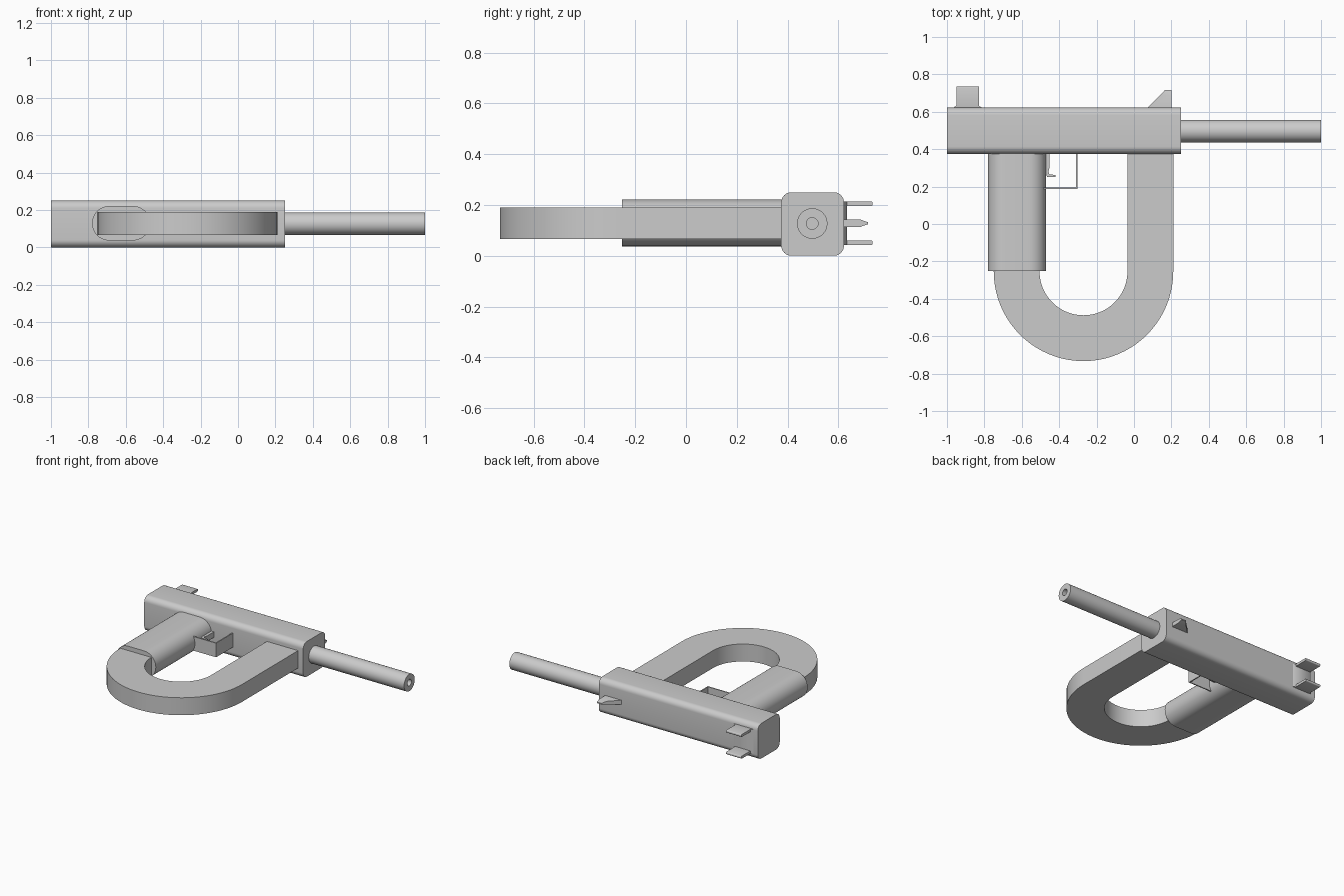
import bpy, bmesh
from math import sin, cos, pi, radians

if "Cube" in bpy.data.objects:
    bpy.data.objects.remove(bpy.data.objects["Cube"])


def finish(name, bm):
    bmesh.ops.remove_doubles(bm, verts=bm.verts, dist=1e-5)
    bmesh.ops.recalc_face_normals(bm, faces=bm.faces)
    me = bpy.data.meshes.new(name)
    bm.to_mesh(me)
    bm.free()
    ob = bpy.data.objects.new(name, me)
    bpy.context.collection.objects.link(ob)
    bpy.ops.object.select_all(action='DESELECT')
    ob.select_set(True)
    bpy.context.view_layer.objects.active = ob
    bpy.ops.object.shade_smooth_by_angle(angle=radians(35))
    return ob


def prism(name, pts, axis, lo, hi):
    """Extrude a 2D outline along x (pts = y,z), y (pts = x,z) or z (pts = x,y)."""
    place = {'x': lambda a, b, t: (t, a, b),
             'y': lambda a, b, t: (a, t, b),
             'z': lambda a, b, t: (a, b, t)}[axis]
    bm = bmesh.new()
    low = [bm.verts.new(place(a, b, lo)) for a, b in pts]
    high = [bm.verts.new(place(a, b, hi)) for a, b in pts]
    bm.faces.new(low)
    bm.faces.new(high)
    n = len(pts)
    for i in range(n):
        j = (i + 1) % n
        bm.faces.new((low[i], low[j], high[j], high[i]))
    return finish(name, bm)


def arc(cx, cy, r, a0, a1, n):
    return [(cx + r * cos(radians(a0 + (a1 - a0) * i / n)),
             cy + r * sin(radians(a0 + (a1 - a0) * i / n))) for i in range(n + 1)]


def rounded_rect(x0, x1, y0, y1, r, n=8):
    pts = []
    for cx, cy, a in ((x1 - r, y1 - r, 0), (x0 + r, y1 - r, 90),
                      (x0 + r, y0 + r, 180), (x1 - r, y0 + r, 270)):
        pts += arc(cx, cy, r, a, a + 90, n)
    return pts


def lathe_x(name, profile, cy, cz, seg=32):
    bm = bmesh.new()
    rings = [[bm.verts.new((x, cy + r * cos(2 * pi * i / seg), cz + r * sin(2 * pi * i / seg)))
              for i in range(seg)] for x, r in profile]
    for a, b in zip(rings, rings[1:]):
        for i in range(seg):
            j = (i + 1) % seg
            bm.faces.new((a[i], a[j], b[j], b[i]))
    bm.faces.new(rings[0])
    bm.faces.new(rings[-1])
    return finish(name, bm)


# long receiver with rounded edges
prism("receiver", rounded_rect(0.375, 0.622, 0.0, 0.25, 0.04), 'x', -1.0, 0.25)

# hollow barrel
lathe_x("barrel", [(0.2, 0.06), (1.0, 0.06), (1.0, 0.023), (0.3, 0.023)], 0.497, 0.127)

# handle with rounded front and back
prism("grip", rounded_rect(-0.78, -0.47, 0.037, 0.221, 0.091, 10), 'y', -0.252, 0.385)

# U-shaped magazine running from the grip back up to the receiver
u_shape = ([(-0.75, 0.38)] + arc(-0.27, -0.253, 0.48, 180, 360, 40) + [(0.21, 0.38), (-0.035, 0.38)]
           + arc(-0.27, -0.253, 0.235, 360, 180, 40) + [(-0.505, 0.38)])
prism("curved_magazine", u_shape, 'z', 0.066, 0.19)

# trigger guard and trigger
prism("trigger_guard", [(-0.49, 0.187), (-0.303, 0.187), (-0.303, 0.385), (-0.311, 0.385),
                        (-0.311, 0.195), (-0.49, 0.195)], 'z', 0.077, 0.177)
prism("trigger", [(-0.48, 0.385), (-0.452, 0.385), (-0.452, 0.30), (-0.458, 0.28), (-0.452, 0.265),
                  (-0.42, 0.262), (-0.42, 0.25), (-0.465, 0.252), (-0.475, 0.28)], 'z', 0.107, 0.147)

# rear sight: low base with two upright plates
prism("rear_sight_base", [(-0.985, 0.61), (-0.795, 0.61), (-0.83, 0.633), (-0.95, 0.633)],
      'z', 0.043, 0.213)
for side, z in (("lower", 0.051), ("upper", 0.205)):
    prism(f"rear_sight_plate_{side}", rounded_rect(0.61, 0.735, z - 0.009, z + 0.009, 0.006, 3),
          'x', -0.95, -0.83)

# front sight: ramped blade tapering to a narrow tip
bm = bmesh.new()
levels = [(0.06, 0.61, 0.015), (0.14, 0.688, 0.014), (0.165, 0.716, 0.004)]
rows = [[bm.verts.new(p) for p in ((x, y, 0.128 - w), (x, y, 0.128 + w),
                                   (0.2, y, 0.128 + w), (0.2, y, 0.128 - w))]
        for x, y, w in levels]
bm.faces.new(rows[0])
bm.faces.new(rows[-1])
for a, b in zip(rows, rows[1:]):
    for i in range(4):
        j = (i + 1) % 4
        bm.faces.new((a[i], a[j], b[j], b[i]))
finish("front_sight", bm)
